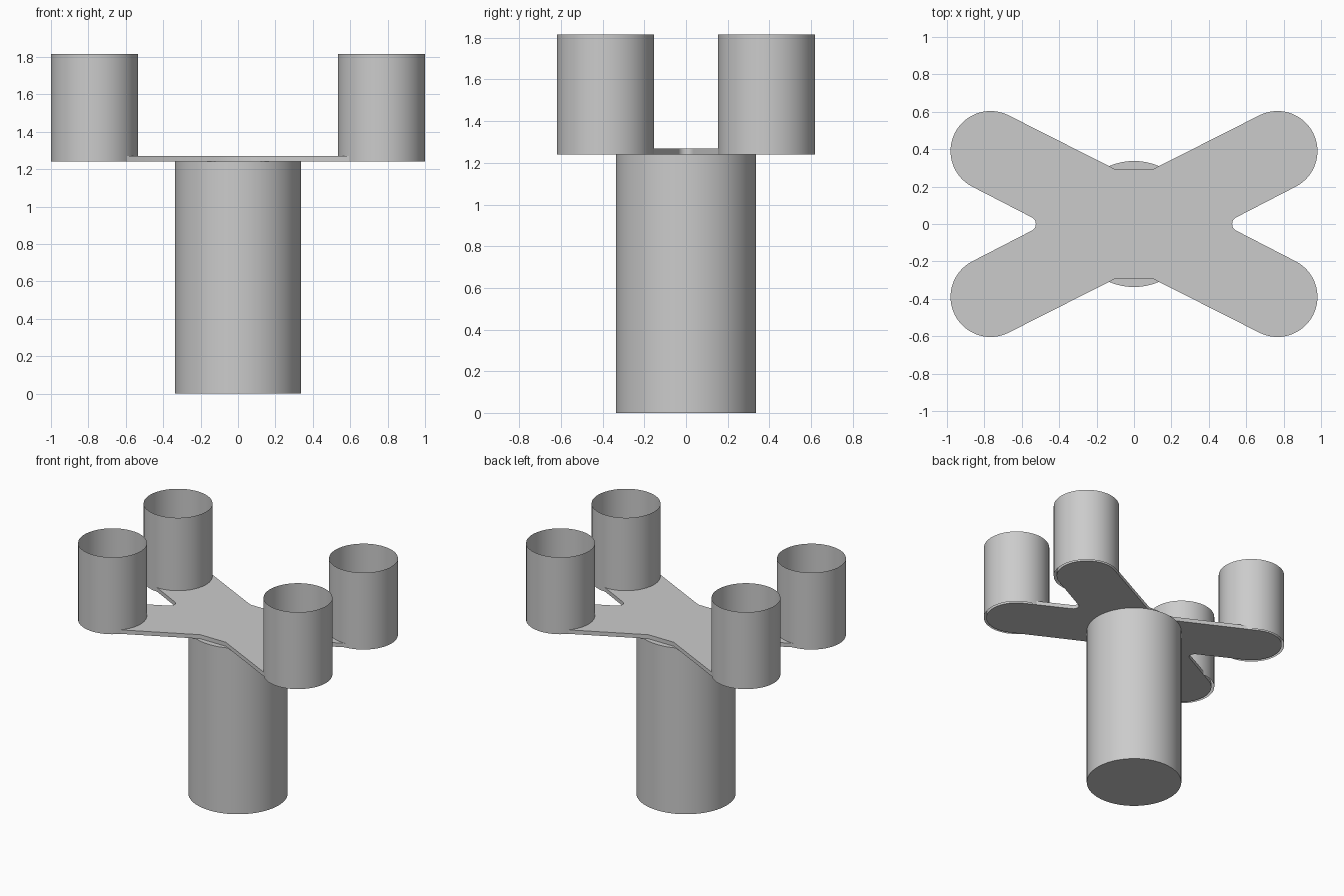
import bpy, bmesh
from math import cos, sin, radians

cube = bpy.data.objects.get("Cube")
if cube:
    bpy.data.objects.remove(cube, do_unlink=True)

grey = bpy.data.materials.new("light_grey")
grey.use_nodes = True
grey.diffuse_color = (0.6, 0.6, 0.6, 1)
grey.node_tree.nodes["Principled BSDF"].inputs["Base Color"].default_value = (0.6, 0.6, 0.6, 1)

PLATE_Z, PLATE_TOP, CUP_TOP = 1.24, 1.27, 1.815
CUP_X, CUP_Y, CUP_R = 0.767, 0.387, 0.233


def add_object(name, bm, smooth=True):
    mesh = bpy.data.meshes.new(name)
    bmesh.ops.recalc_face_normals(bm, faces=bm.faces)
    bm.to_mesh(mesh)
    bm.free()
    mesh.materials.append(grey)
    obj = bpy.data.objects.new(name, mesh)
    bpy.context.collection.objects.link(obj)
    if smooth:
        bpy.ops.object.select_all(action="DESELECT")
        bpy.context.view_layer.objects.active = obj
        obj.select_set(True)
        bpy.ops.object.shade_smooth_by_angle(angle=radians(30))
    return obj


def tube(name, x, y, radius, z0, z1, capped):
    bm = bmesh.new()
    bmesh.ops.create_cone(bm, cap_ends=capped, segments=64,
                          radius1=radius, radius2=radius, depth=z1 - z0)
    bmesh.ops.translate(bm, verts=bm.verts, vec=(x, y, (z0 + z1) / 2))
    add_object(name, bm)


def arc(cx, cy, radius, start, end, steps):
    angles = [radians(start + (end - start) * i / steps) for i in range(steps + 1)]
    return [(cx + radius * cos(a), cy + radius * sin(a)) for a in angles]


# Central post
tube("post", 0, 0, 0.337, 0, PLATE_Z, True)

# Four thin-walled open cups
for side, sx in (("left", 1), ("right", -1)):
    for end, sy in (("front", -1), ("back", 1)):
        tube(f"cup_{end}_{side}", sx * CUP_X, sy * CUP_Y, CUP_R, PLATE_Z, CUP_TOP, False)

# Four-armed plate: one quarter outline from the side notch to the waist, mirrored
notch = arc(0.565, 0, 0.04, 180, 117, 6)
quarter = notch + arc(CUP_X, 0.39, 0.214, -63, 117, 32) + [(0.105, 0.295)]
half = quarter + [(-x, y) for x, y in reversed(quarter)]
outline = half + [(x, -y) for x, y in reversed(half[1:-1])]

bm = bmesh.new()
base = bm.faces.new([bm.verts.new((x, y, PLATE_Z)) for x, y in outline])
top = bmesh.ops.extrude_face_region(bm, geom=[base])["geom"]
bmesh.ops.translate(bm, verts=[v for v in top if isinstance(v, bmesh.types.BMVert)],
                    vec=(0, 0, PLATE_TOP - PLATE_Z))
if not any(f.normal.z < -0.9 for f in bm.faces):
    bm.normal_update()
add_object("arm_plate", bm)
